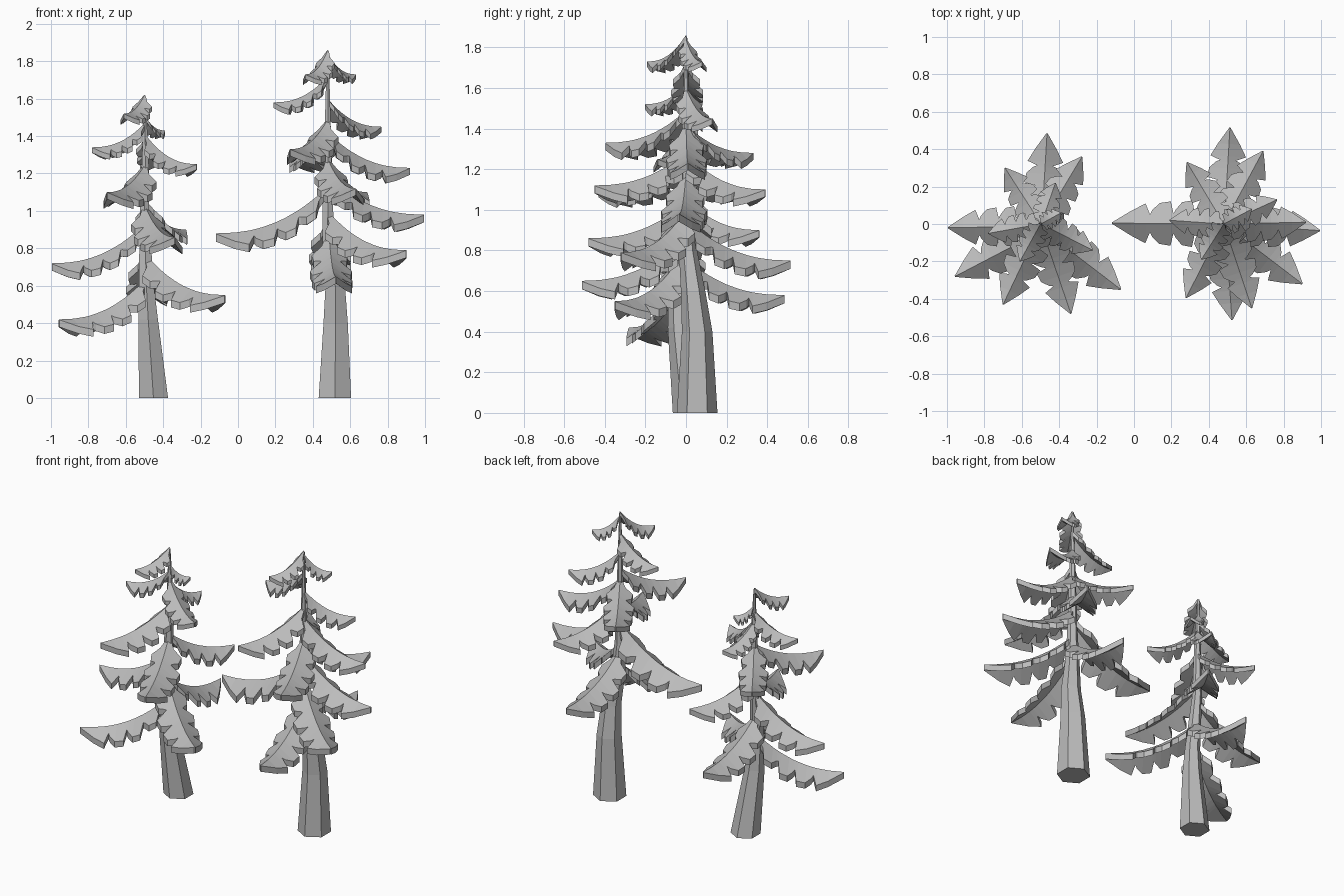
import bpy
import bmesh
import math
from mathutils import Vector

if "Cube" in bpy.data.objects:
    bpy.data.objects.remove(bpy.data.objects["Cube"])

grey = bpy.data.materials.new("plain grey")
grey.use_nodes = True
colour = (0.5, 0.5, 0.5, 1.0)
grey.diffuse_color = colour
grey.node_tree.nodes["Principled BSDF"].inputs["Base Color"].default_value = colour


def finish(bm, name):
    """Turn a bmesh into a flat-shaded object."""
    bmesh.ops.recalc_face_normals(bm, faces=bm.faces)
    mesh = bpy.data.meshes.new(name)
    bm.to_mesh(mesh)
    bm.free()
    mesh.materials.append(grey)
    obj = bpy.data.objects.new(name, mesh)
    bpy.context.collection.objects.link(obj)
    return obj


def make_trunk(name, rings):
    """Six-sided trunk lofted through (x, y, z, radius) rings."""
    bm = bmesh.new()
    loops = []
    for x, y, z, r in rings:
        angles = [math.pi / 2 + i * math.pi / 3 for i in range(6)]
        loops.append([bm.verts.new((x + r * math.cos(a), y + r * math.sin(a), z))
                      for a in angles])
    for low, high in zip(loops, loops[1:]):
        for i in range(6):
            j = (i + 1) % 6
            bm.faces.new((low[i], low[j], high[j], high[i]))
    bm.faces.new(loops[0][::-1])
    bm.faces.new(loops[-1])
    return finish(bm, name)


def axis_at(rings, z):
    """Centre of the trunk at a height."""
    for a, b in zip(rings, rings[1:]):
        if z <= b[2]:
            k = (z - a[2]) / (b[2] - a[2])
            return Vector(a[:2]).lerp(Vector(b[:2]), k)
    return Vector(rings[-1][:2])


def outline():
    """Lobed half outline: (position along the ridge, relative width)."""
    cuts = [0.08, 0.26, 0.45, 0.66]
    widths = [0.85, 1.0, 0.95, 0.85]
    points = [(0, 0.1)]
    for i, start in enumerate(cuts):
        end = cuts[i + 1] if i < 3 else 1.0
        span, w = end - start, widths[i]
        points.append((start, 0.45 * w))
        points.append((start + 0.12 * span, w))
        if i < 3:
            points.append((start + 0.6 * span, 0.92 * w))
            points.append((end - 0.02, 0.6 * w))
        else:
            points.append((start + 0.5 * span, 0.62 * w))
    return points + [(1.0, 0.03)]


def make_branch(name, rings, tip_x, tip_y, top_z, tip_z):
    """Drooping ridged bough with lobed edges and an even thickness."""
    root = axis_at(rings, top_z)
    reach = Vector((tip_x, tip_y)) - root
    length = reach.length
    ahead = reach.normalized()
    side = Vector((-ahead.y, ahead.x))
    width = 0.035 + 0.15 * length
    thick = 0.015 + 0.045 * length
    bm = bmesh.new()
    rows = []
    for t, w in outline():
        p = root + reach * t
        z = top_z - (top_z - tip_z) * (1 - (1 - t) ** 2.3)
        row = []
        for s in (-1, 0, 1):
            q = p + side * (s * w * width)
            drop = abs(s) * w * width * 0.7
            row.append((bm.verts.new((q.x, q.y, z - drop)),
                        bm.verts.new((q.x, q.y, z - drop - thick))))
        rows.append(row)
    for a, b in zip(rows, rows[1:]):
        for i in (0, 1):
            for k in (0, 1):
                bm.faces.new((a[i][k], a[i + 1][k], b[i + 1][k], b[i][k]))
        for i in (0, 2):
            bm.faces.new((a[i][0], b[i][0], b[i][1], a[i][1]))
    for row in (rows[0], rows[-1]):
        for i in (0, 1):
            bm.faces.new((row[i][0], row[i + 1][0], row[i + 1][1], row[i][1]))
    return finish(bm, name)


# Trunks: x, y, z, radius
small_trunk = [
    (-0.452, 0.025, 0, 0.09), (-0.48, -0.03, 0.42, 0.06),
    (-0.49, -0.04, 0.6, 0.046), (-0.5, -0.01, 0.95, 0.03),
    (-0.495, 0, 1.3, 0.02), (-0.5, 0, 1.61, 0.006)]
tall_trunk = [
    (0.518, 0.055, 0, 0.1), (0.522, 0.055, 0.4, 0.075),
    (0.52, 0.035, 0.6, 0.06), (0.49, 0.01, 0.8, 0.045),
    (0.48, 0, 1.0, 0.033), (0.48, 0, 1.4, 0.02), (0.48, 0, 1.85, 0.006)]

# Boughs: tip x, tip y, height at the trunk, height at the tip
small_boughs = [
    (-0.957, -0.28, 0.64, 0.42), (-0.07, -0.35, 0.77, 0.55),
    (-0.465, 0.485, 0.78, 0.58), (-0.995, -0.02, 0.93, 0.72),
    (-0.337, -0.48, 1.03, 0.86), (-0.278, 0.36, 1.06, 0.9),
    (-0.7, -0.43, 1.25, 1.1), (-0.69, 0.3, 1.25, 1.1),
    (-0.42, 0.22, 1.4, 1.27), (-0.22, -0.14, 1.41, 1.25),
    (-0.78, -0.05, 1.47, 1.34), (-0.39, 0.06, 1.51, 1.43),
    (-0.61, -0.2, 1.62, 1.52)]
tall_boughs = [
    (0.524, -0.513, 0.88, 0.65), (0.513, 0.515, 0.95, 0.75),
    (0.9, -0.32, 1.0, 0.79), (-0.118, 0.005, 1.13, 0.88),
    (0.995, -0.035, 1.18, 0.98), (0.69, 0.39, 1.28, 1.1),
    (0.63, -0.45, 1.28, 1.12), (0.283, 0.33, 1.42, 1.28),
    (0.278, -0.395, 1.49, 1.33), (0.92, 0.01, 1.42, 1.23),
    (0.765, 0.13, 1.6, 1.45), (0.19, 0.02, 1.72, 1.58),
    (0.36, -0.19, 1.86, 1.73), (0.63, 0.08, 1.84, 1.73)]

for label, rings, boughs in (("small", small_trunk, small_boughs),
                             ("tall", tall_trunk, tall_boughs)):
    make_trunk(label + "_tree_trunk", rings)
    for n, bough in enumerate(boughs, 1):
        make_branch(f"{label}_tree_branch_{n}", rings, *bough)
